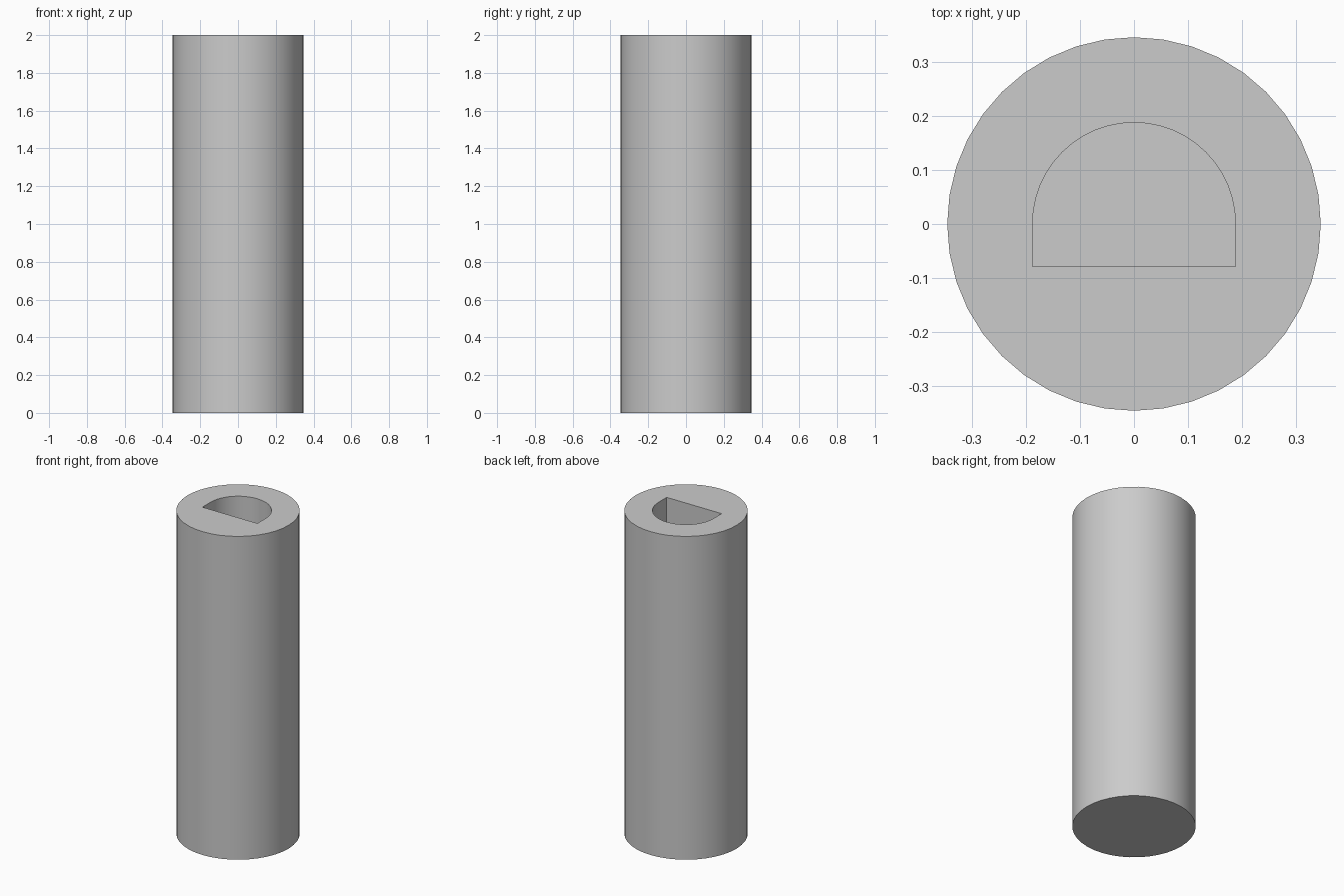
import bpy, bmesh, math

if "Cube" in bpy.data.objects:
    bpy.data.objects.remove(bpy.data.objects["Cube"], do_unlink=True)

HEIGHT, RADIUS, SIDES = 2.0, 0.346, 40
HOLE_R, FLAT_Y, HOLE_DEPTH = 0.188, -0.079, 1.0
ARC_STEPS = 24

grey = bpy.data.materials.new("plain grey")
grey.use_nodes = True
colour = (0.6, 0.6, 0.6, 1)
grey.diffuse_color = colour
grey.node_tree.nodes["Principled BSDF"].inputs["Base Color"].default_value = colour


def arc(radius, start, end, steps):
    return [(radius * math.cos(start + (end - start) * i / steps),
             radius * math.sin(start + (end - start) * i / steps))
            for i in range(steps + 1)]


def ring(bm, outline, z):
    return [bm.verts.new((x, y, z)) for x, y in outline]


def walls(bm, low, high):
    n = len(low)
    for i in range(n):
        j = (i + 1) % n
        bm.faces.new((low[i], low[j], high[j], high[i]))


def rim_edges(bm, loop):
    return [bm.edges.get((v, loop[i - 1])) for i, v in enumerate(loop)]


# Outer circle and D-shaped socket outlines
circle = arc(RADIUS, 0, math.tau, SIDES)[:-1]
socket = arc(HOLE_R, 0, math.pi, ARC_STEPS) + [(-HOLE_R, FLAT_Y), (HOLE_R, FLAT_Y)]

bm = bmesh.new()

# Solid outer wall and base
base = ring(bm, circle, 0)
top = ring(bm, circle, HEIGHT)
walls(bm, base, top)
bm.faces.new(base)

# Blind socket wall and floor
floor = ring(bm, socket, HEIGHT - HOLE_DEPTH)
mouth = ring(bm, socket, HEIGHT)
walls(bm, floor, mouth)
bm.faces.new(floor)

# Flat top face around the socket
bmesh.ops.triangle_fill(bm, use_beauty=True, normal=(0, 0, 1),
                        edges=rim_edges(bm, top) + rim_edges(bm, mouth))
bmesh.ops.recalc_face_normals(bm, faces=bm.faces)

mesh = bpy.data.meshes.new("socketed_shaft")
bm.to_mesh(mesh)
bm.free()
mesh.materials.append(grey)
shaft = bpy.data.objects.new("socketed_shaft", mesh)
bpy.context.collection.objects.link(shaft)

# Smooth round walls, sharp rims
bpy.ops.object.select_all(action="DESELECT")
shaft.select_set(True)
bpy.context.view_layer.objects.active = shaft
bpy.ops.object.shade_smooth_by_angle(angle=math.radians(30))
